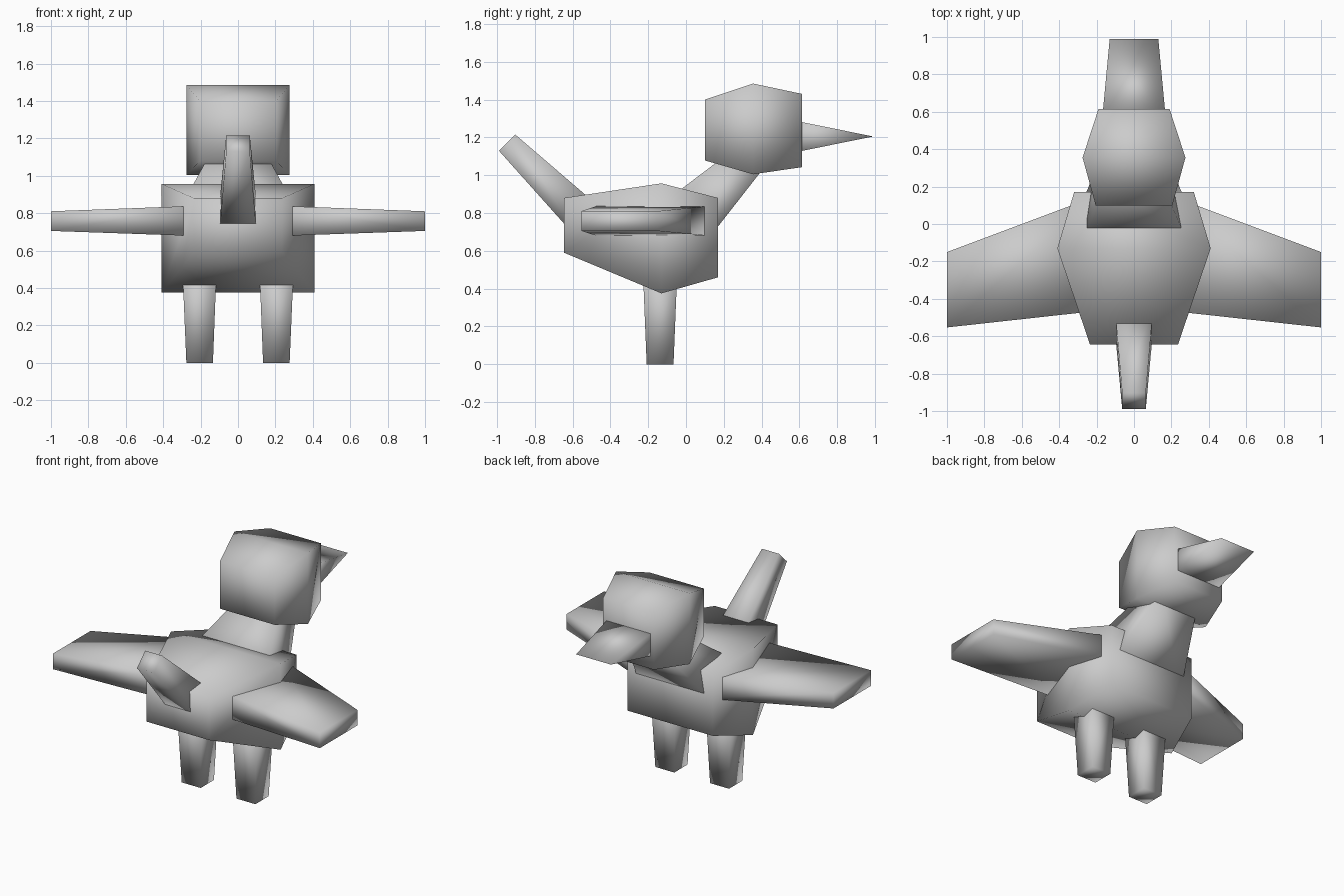
import bpy, bmesh

if "Cube" in bpy.data.objects:
    bpy.data.objects.remove(bpy.data.objects["Cube"])


def loft(name, rings, mirror=False):
    """Smooth-shaded closed loft through four-cornered rings."""
    bm = bmesh.new()
    loops = [[bm.verts.new(p) for p in ring] for ring in rings]
    for a, b in zip(loops, loops[1:]):
        for i in range(4):
            j = (i + 1) % 4
            bm.faces.new((a[i], a[j], b[j], b[i]))
    bm.faces.new(loops[0])
    bm.faces.new(loops[-1])
    bmesh.ops.remove_doubles(bm, verts=bm.verts, dist=0.0005)
    bmesh.ops.recalc_face_normals(bm, faces=bm.faces)
    for f in bm.faces:
        f.smooth = True
    mesh = bpy.data.meshes.new(name)
    bm.to_mesh(mesh)
    bm.free()
    obj = bpy.data.objects.new(name, mesh)
    bpy.context.collection.objects.link(obj)
    if mirror:
        mod = obj.modifiers.new("mirror", 'MIRROR')
        mod.use_axis[0] = True
        mod.use_mirror_merge = False
    return obj


def across(hw, low, high):
    """Ring spanning x = -hw..hw between two (y, z) points."""
    return [(-hw, *low), (hw, *low), (hw, *high), (-hw, *high)]


def upright(hw, y, z0, z1):
    return across(hw, (y, z0), (y, z1))


def wing_section(x, y0, y1, z0, z1):
    return [(x, y0, z0), (x, y1, z0), (x, y1, z1), (x, y0, z1)]


def leg_section(z, x, y, hx, hy):
    return [(x - hx, y - hy, z), (x + hx, y - hy, z),
            (x + hx, y + hy, z), (x - hx, y + hy, z)]


# Body and head: three box sections each
loft("body", [upright(0.235, -0.645, 0.59, 0.88),
              upright(0.41, -0.13, 0.375, 0.957),
              upright(0.32, 0.17, 0.46, 0.88)])
loft("head", [upright(0.205, 0.10, 1.078, 1.40),
              upright(0.275, 0.355, 1.005, 1.485),
              upright(0.19, 0.615, 1.043, 1.43)])

# Neck and tail run into the body
loft("neck", [across(0.285, (0.10, 0.64), (-0.10, 0.87)),
              across(0.14, (0.44, 1.075), (0.25, 1.135))])
loft("tail", [across(0.102, (-0.57, 0.66), (-0.45, 0.826)),
              across(0.063, (-0.99, 1.13), (-0.903, 1.215))])

# Wedge beak
loft("beak", [upright(0.174, 0.52, 1.11, 1.30),
              upright(0.13, 0.99, 1.205, 1.205)])

# Paired wings and legs
loft("wings", [wing_section(0.20, -0.465, 0.15, 0.677, 0.84),
               wing_section(1.00, -0.553, -0.15, 0.705, 0.81)], mirror=True)
loft("legs", [leg_section(0.0, 0.205, -0.137, 0.071, 0.071),
              leg_section(0.52, 0.206, -0.137, 0.092, 0.092)], mirror=True)
